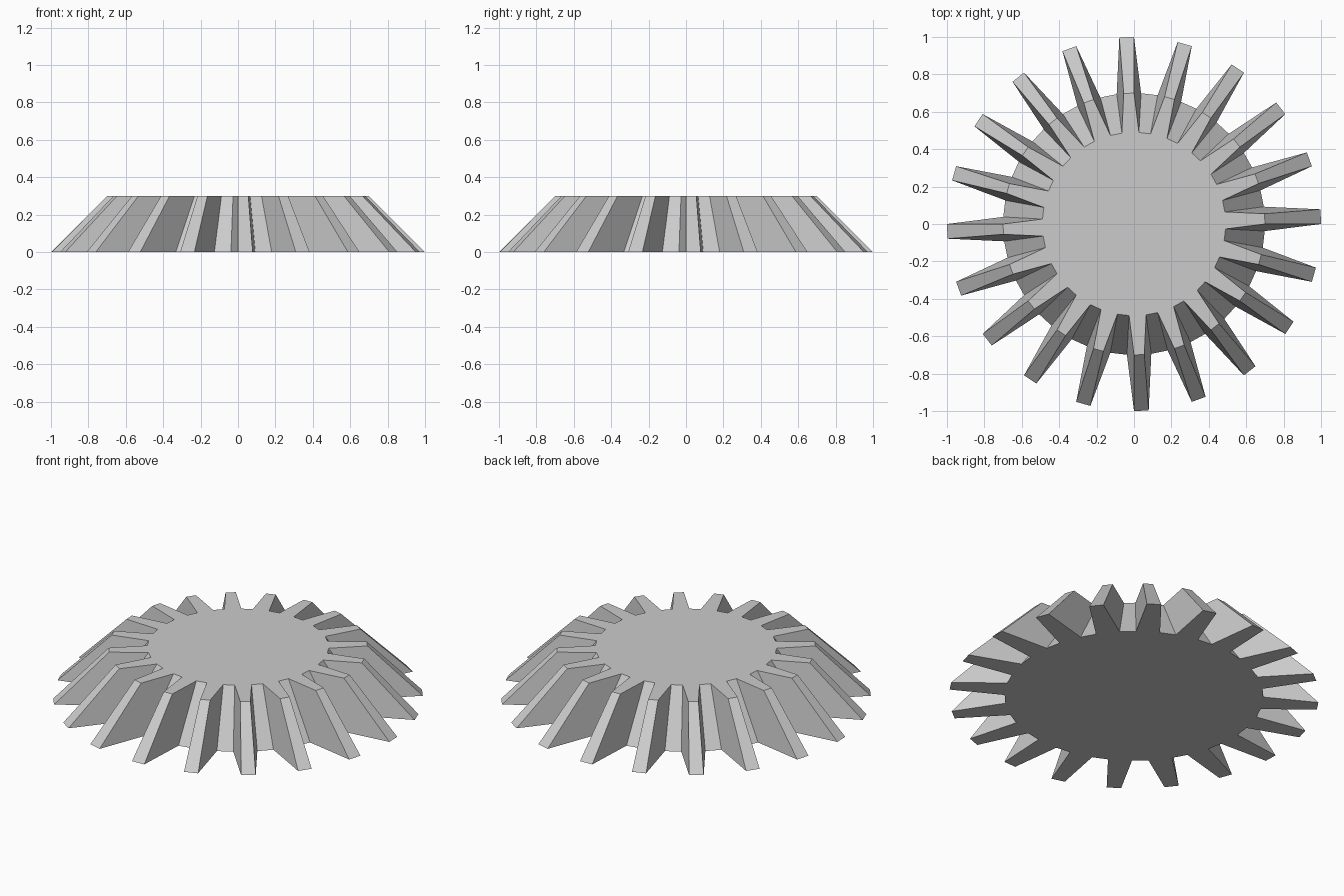
import bpy
import bmesh
from math import cos, sin, radians

default = bpy.data.objects.get("Cube")
if default:
    bpy.data.objects.remove(default)

TEETH = 20
PITCH = 360 / TEETH
TIP_R, ROOT_R = 1.0, 0.7
HEIGHT, TOP_SCALE = 0.3, 0.7
TIP_WIDTH = PITCH / 4      # degrees across a tooth tip
FLANK = 3.1                # degrees each flank spreads toward the root

# Plain grey
grey = bpy.data.materials.new("grey")
grey.use_nodes = True
colour = (0.6, 0.6, 0.6, 1)
grey.diffuse_color = colour
grey.node_tree.nodes["Principled BSDF"].inputs["Base Color"].default_value = colour


def outline(bm, scale, z):
    """One closed ring of tooth corners."""
    ring = []
    for i in range(TEETH):
        start = i * PITCH
        for r, a in ((ROOT_R, start - FLANK), (TIP_R, start),
                     (TIP_R, start + TIP_WIDTH),
                     (ROOT_R, start + TIP_WIDTH + FLANK)):
            a = radians(a)
            ring.append(bm.verts.new((r * scale * cos(a), r * scale * sin(a), z)))
    return ring


# Bevel gear body: two toothed outlines joined by sloping sides
bm = bmesh.new()
bottom = outline(bm, 1, 0)
top = outline(bm, TOP_SCALE, HEIGHT)
count = len(bottom)
for i in range(count):
    j = (i + 1) % count
    bm.faces.new((bottom[i], bottom[j], top[j], top[i]))
bm.faces.new(top)
bm.faces.new(bottom[::-1])

mesh = bpy.data.meshes.new("bevel_gear")
bm.to_mesh(mesh)
bm.free()
mesh.materials.append(grey)
gear = bpy.data.objects.new("bevel_gear", mesh)
bpy.context.collection.objects.link(gear)
